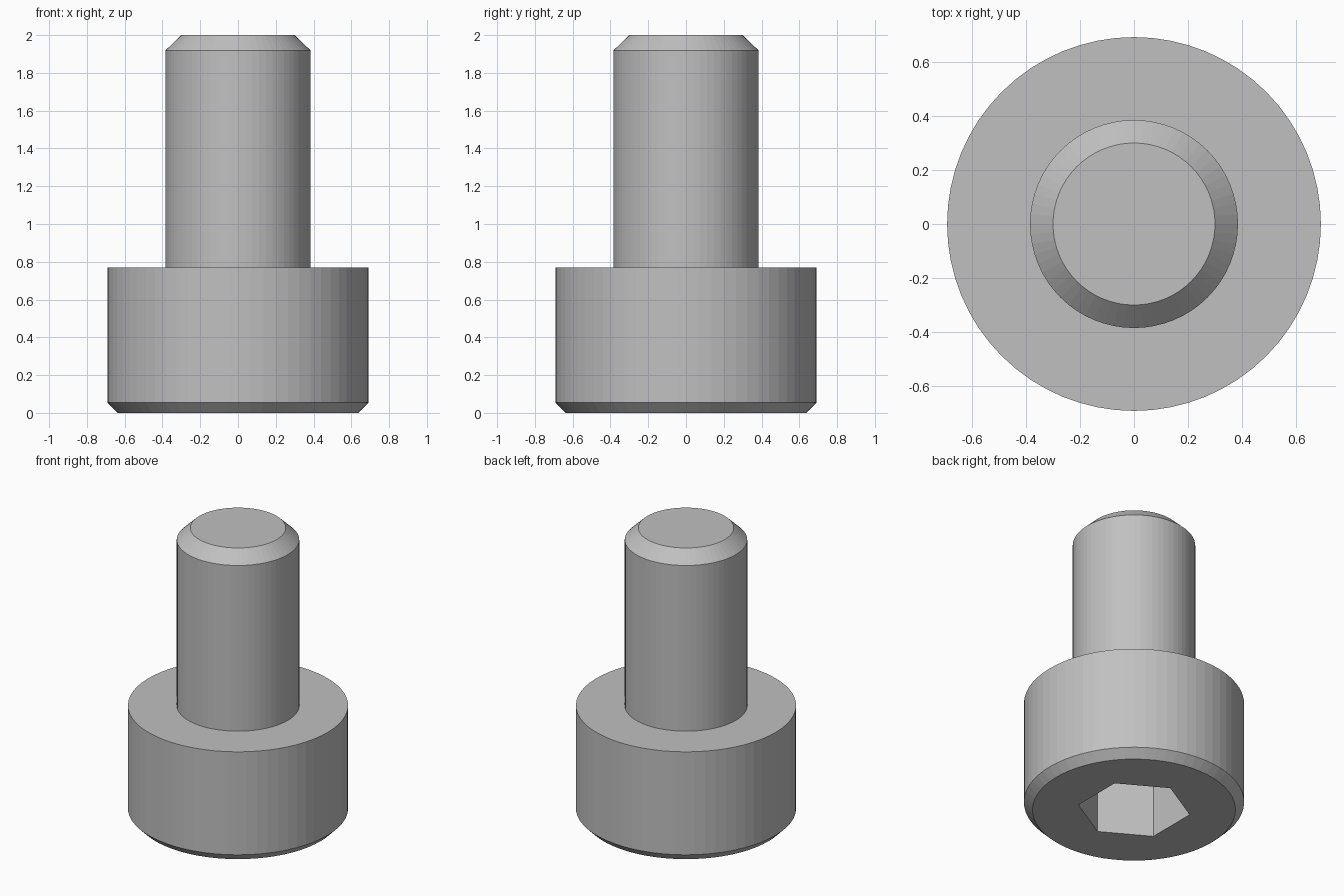
import bpy
import bmesh
import math

if "Cube" in bpy.data.objects:
    bpy.data.objects.remove(bpy.data.objects["Cube"])

SIDES = 64

steel = bpy.data.materials.new("steel grey")
steel.diffuse_color = (0.53, 0.53, 0.53, 1)
steel.use_nodes = True
steel.node_tree.nodes["Principled BSDF"].inputs["Base Color"].default_value = steel.diffuse_color


def lathe(name, profile, sides, turn=0.0):
    """Closed solid of revolution from (radius, z) points, listed bottom to top."""
    bm = bmesh.new()
    rings = []
    for r, z in profile:
        angles = [turn + 2 * math.pi * i / sides for i in range(sides)]
        rings.append([bm.verts.new((r * math.cos(a), r * math.sin(a), z)) for a in angles])
    for low, high in zip(rings, rings[1:]):
        for i in range(sides):
            j = (i + 1) % sides
            bm.faces.new((low[i], low[j], high[j], high[i]))
    bm.faces.new(rings[0][::-1])
    bm.faces.new(rings[-1])
    mesh = bpy.data.meshes.new(name)
    bm.to_mesh(mesh)
    bm.free()
    mesh.materials.append(steel)
    obj = bpy.data.objects.new(name, mesh)
    bpy.context.collection.objects.link(obj)
    return obj


# Head with chamfered bottom rim and shank with chamfered tip, one solid
screw = lathe("socket_head_screw", [
    (0.638, 0.0), (0.692, 0.055), (0.692, 0.769),
    (0.385, 0.769), (0.385, 1.918), (0.30, 2.0)], SIDES)

# Hexagonal key socket, cut up into the head
cutter = lathe("hex_socket_cutter", [(0.355, -0.2), (0.355, 0.385)], 6, math.pi / 6)
cutter.hide_render = True

cut = screw.modifiers.new("hex_socket", 'BOOLEAN')
cut.operation = 'DIFFERENCE'
cut.solver = 'EXACT'
cut.object = cutter
bpy.context.view_layer.objects.active = screw
screw.select_set(True)
bpy.ops.object.modifier_apply(modifier=cut.name)
bpy.data.objects.remove(cutter)
